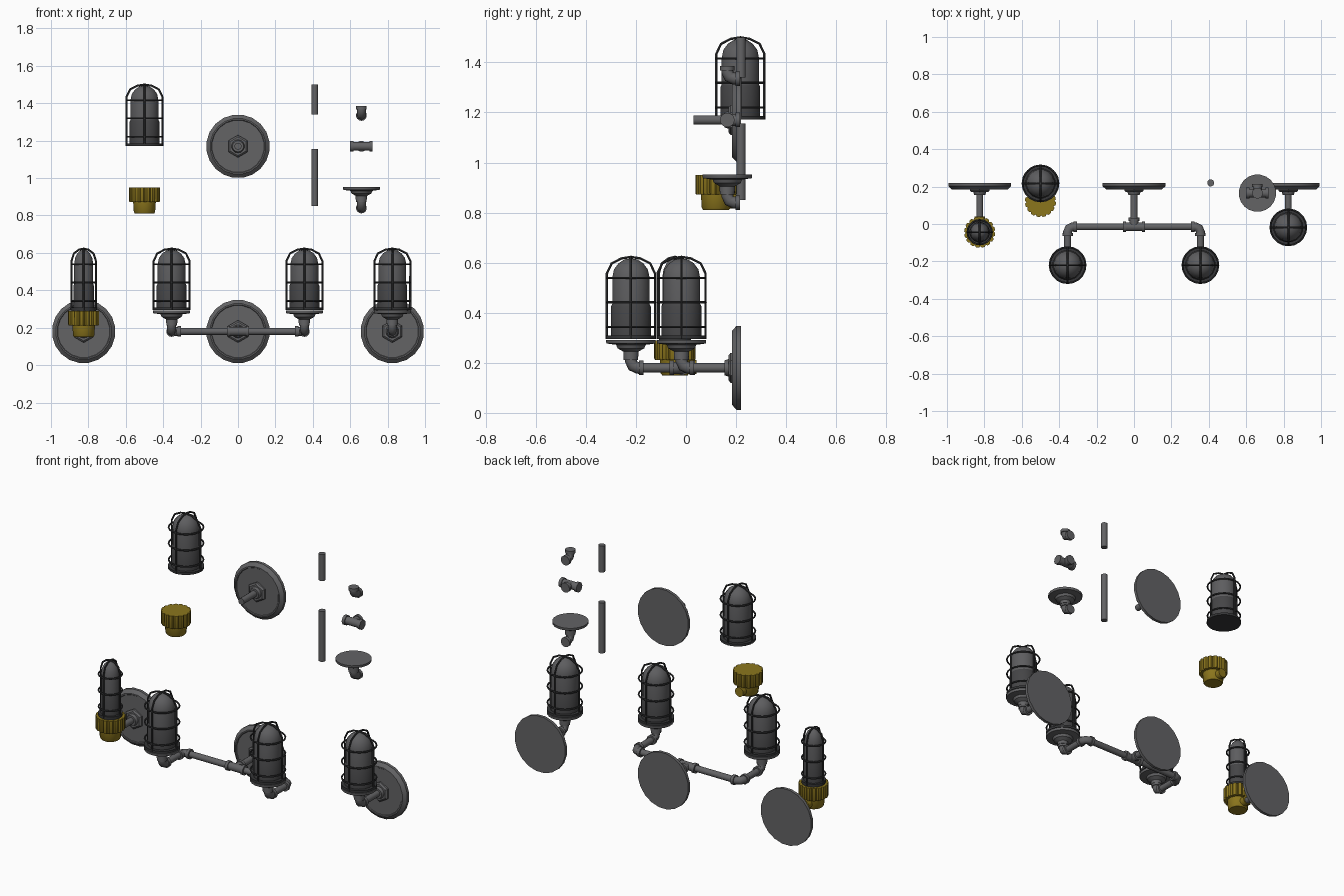
import bpy, bmesh, math
from mathutils import Vector, Matrix

if "Cube" in bpy.data.objects:
    bpy.data.objects.remove(bpy.data.objects["Cube"])


def material(name, rgb):
    m = bpy.data.materials.new(name)
    m.diffuse_color = (*rgb, 1)
    m.use_nodes = True
    m.node_tree.nodes["Principled BSDF"].inputs["Base Color"].default_value = m.diffuse_color
    return m


IRON = material("iron grey", (0.125, 0.125, 0.13))
GLASS = material("smoked grey", (0.11, 0.11, 0.115))
SOCKET = material("dark grey", (0.06, 0.06, 0.063))
CAGE = material("black wire", (0.035, 0.036, 0.038))
BRASS = material("brass", (0.26, 0.18, 0.012))
X, Y, Z = Vector((1, 0, 0)), Vector((0, 1, 0)), Vector((0, 0, 1))


def finish(ob, mat, angle=35):
    ob.data.materials.clear()
    ob.data.materials.append(mat)
    bpy.ops.object.select_all(action='DESELECT')
    ob.select_set(True)
    bpy.context.view_layer.objects.active = ob
    bpy.ops.object.shade_smooth_by_angle(angle=math.radians(angle))
    return ob


def lathe(name, profile, at, mat, axis=Z, n=16, teeth=None):
    """Turn (radius, height) points about an axis; teeth gives a radius factor per side."""
    bm = bmesh.new()
    rings = []
    for r, h in profile:
        if r == 0:
            rings.append([bm.verts.new((0, 0, h))])
            continue
        ring = []
        for i in range(n):
            a = 2 * math.pi * (i + 0.5) / n
            f = r * (teeth(i) if teeth else 1)
            ring.append(bm.verts.new((f * math.cos(a), f * math.sin(a), h)))
        rings.append(ring)
    for a, b in zip(rings, rings[1:]):
        for i in range(n):
            j = (i + 1) % n
            if len(b) == 1:
                bm.faces.new((a[i], a[j], b[0]))
            else:
                bm.faces.new((a[i], a[j], b[j], b[i]))
    for ring in (rings[0], rings[-1]):
        if len(ring) > 1:
            bm.faces.new(ring)
    bmesh.ops.recalc_face_normals(bm, faces=bm.faces)
    bm.transform(Matrix.Translation(Vector(at)) @ Z.rotation_difference(axis).to_matrix().to_4x4())
    me = bpy.data.meshes.new(name)
    bm.to_mesh(me)
    bm.free()
    ob = bpy.data.objects.new(name, me)
    bpy.context.collection.objects.link(ob)
    return finish(ob, mat)


def tube(name, points, r, mat, closed=False, res=2):
    """Round bar along a path of points."""
    cu = bpy.data.curves.new(name, 'CURVE')
    cu.dimensions = '3D'
    cu.bevel_depth = r
    cu.bevel_resolution = res
    cu.use_fill_caps = True
    sp = cu.splines.new('POLY')
    sp.points.add(len(points) - 1)
    for p, co in zip(sp.points, points):
        p.co = (*co, 1)
    sp.use_cyclic_u = closed
    ob = bpy.data.objects.new(name, cu)
    bpy.context.collection.objects.link(ob)
    bpy.ops.object.select_all(action='DESELECT')
    ob.select_set(True)
    bpy.context.view_layer.objects.active = ob
    bpy.ops.object.convert(target='MESH')
    return finish(bpy.context.view_layer.objects.active, mat, 50)


def pipe(name, a, b, r=0.019):
    a, b = Vector(a), Vector(b)
    return lathe(name, [(r, 0), (r, (b - a).length)], a, IRON, (b - a).normalized(), 12)


def collar(c, d, reach, mat=IRON):
    lathe("fitting_collar", [(0.029, reach - 0.018), (0.029, reach)], c, mat, d, 14)


def elbow(c, a, b):
    """Pipe elbow with corner c opening towards a and b."""
    c = Vector(c)
    tube("elbow", [c + a * 0.048, c + a * 0.028, c + (a + b) * 0.008,
                   c + b * 0.028, c + b * 0.048], 0.024, IRON)
    collar(c, a, 0.05)
    collar(c, b, 0.05)


def tee(c):
    """Three way fitting, run along x, branch to the back."""
    c = Vector(c)
    pipe("tee_run", c - X * 0.058, c + X * 0.058, 0.024)
    pipe("tee_branch", c, c + Y * 0.048, 0.024)
    for d, reach in ((X, 0.06), (-X, 0.06), (Y, 0.05)):
        collar(c, d, reach)


def wall_plate(x, z, y_end):
    """Round backplate with hex nut and a pipe running forward."""
    lathe("wall_plate", [(0.17, 0), (0.17, 0.018), (0.15, 0.036), (0.143, 0.036),
                         (0.14, 0.032)], (x, 0.22, z), IRON, -Y, 20)
    lathe("hex_nut", [(0.06, 0), (0.06, 0.012), (0.05, 0.02)], (x, 0.19, z), IRON, -Y, 6)
    lathe("plate_collar", [(0.036, 0), (0.03, 0.018)], (x, 0.172, z), IRON, -Y, 14)
    pipe("wall_pipe", (x, 0.19, z), (x, y_end, z))


def caged_lamp(x, y, z, s=1.0):
    """Domed lamp in a wire guard, standing on z; s scales its width."""
    at = (x, y, z)
    lathe("guard_base", [(0.1 * s, 0), (0.1 * s, 0.014)], at, CAGE, n=20)
    lathe("lamp_lower", [(0.081 * s, 0.012), (0.081 * s, 0.13), (0.076 * s, 0.14)], at, SOCKET)
    lathe("lamp_dome", [(0.076 * s, 0.14), (0.076 * s, 0.245), (0.069 * s, 0.278), (0.05 * s, 0.303),
                        (0.026 * s, 0.318), (0, 0.322)], at, GLASS)
    for h in (0.048, 0.147, 0.244):
        tube("guard_ring", [(x + 0.096 * s * math.cos(t * math.pi / 10),
                             y + 0.096 * s * math.sin(t * math.pi / 10), z + h)
                            for t in range(20)], 0.005, CAGE, True, 1)
    half = [(0.096, 0.0), (0.096, 0.262), (0.077, 0.302), (0.038, 0.322)]
    path = half + [(0, 0.328)] + [(-r, h) for r, h in reversed(half)]
    for d in (X, Y):
        tube("guard_bar", [Vector(at) + d * r * s + Z * h for r, h in path], 0.0055, CAGE, res=1)


def fitter(x, y, z):
    """Lamp seat on an elbow whose port is at height z and faces back."""
    elbow((x, y, z), Z, Y)
    lathe("lamp_seat", [(0.031, 0.045), (0.031, 0.065), (0.054, 0.078), (0.06, 0.092),
                        (0.098, 0.097), (0.1, 0.101), (0.1, 0.112)], (x, y, z), IRON, n=20)


def brass_socket(x, y, z):
    """Ribbed brass holder standing on z with a port at the back."""
    lathe("brass_cup", [(0.052, 0), (0.058, 0.008), (0.062, 0.066)], (x, y, z), BRASS)
    lathe("brass_ribs", [(0.08, 0.062), (0.083, 0.068), (0.083, 0.14)], (x, y, z), BRASS, n=64,
          teeth=lambda i: 0.9 if i % 4 == 0 else 1)
    c = Vector((x, y, z + 0.034))
    lathe("brass_port", [(0.028, 0), (0.028, 0.085)], c, BRASS, Y, 14)


# Single lamp, right
wall_plate(0.825, 0.18, 0.02)
fitter(0.825, -0.018, 0.18)
caged_lamp(0.825, -0.018, 0.295)

# Twin lamp, centre
wall_plate(0, 0.18, 0.02)
tee((0, -0.015, 0.18))
pipe("cross_bar", (-0.32, -0.015, 0.18), (0.32, -0.015, 0.18))
for s in (-1, 1):
    elbow((s * 0.355, -0.015, 0.18), X * -s, -Y)
    pipe("arm_pipe", (s * 0.355, -0.05, 0.18), (s * 0.355, -0.185, 0.18))
    fitter(s * 0.355, -0.22, 0.18)
    caged_lamp(s * 0.355, -0.22, 0.295)

# Slim lamp with brass holder, left
wall_plate(-0.825, 0.18, 0.0)
brass_socket(-0.825, -0.044, 0.15)
lathe("slim_lamp_seat", [(0.066, 0), (0.066, 0.012)], (-0.825, -0.044, 0.288), CAGE)
caged_lamp(-0.825, -0.044, 0.295, 0.68)

# Loose parts above
caged_lamp(-0.5, 0.217, 1.172)
brass_socket(-0.5, 0.12, 0.81)
wall_plate(0, 1.17, 0.03)
pipe("long_rod", (0.41, 0.22, 0.85), (0.41, 0.22, 1.155))
pipe("short_rod", (0.41, 0.22, 1.34), (0.41, 0.22, 1.5))
elbow((0.66, 0.165, 1.335), Z, Y)
tee((0.66, 0.165, 1.17))
fitter(0.66, 0.165, 0.84)
